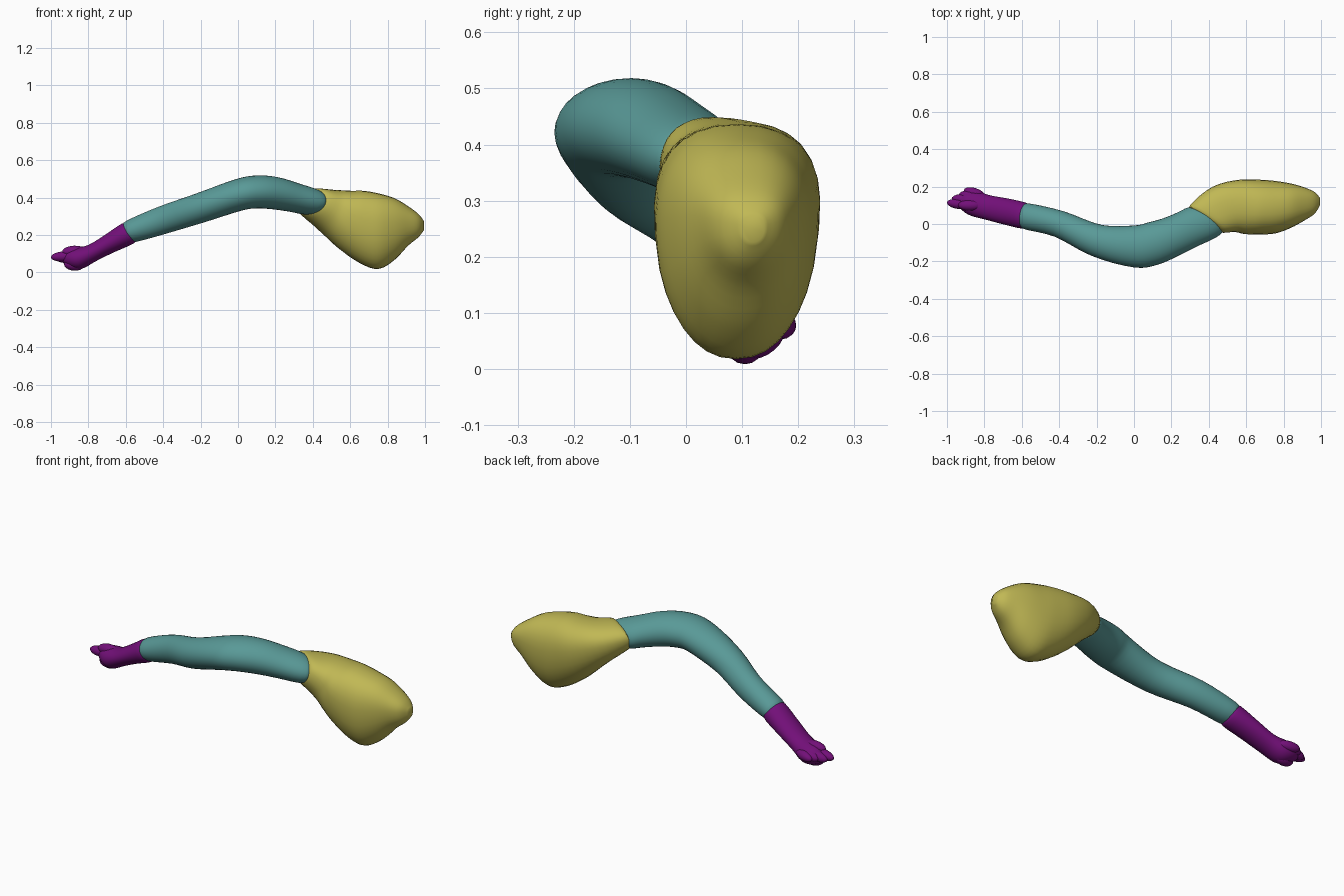
import bpy, bmesh, math
from mathutils import Vector

UP = Vector((0, 0, 1))


def material(name, rgb):
    m = bpy.data.materials.new(name)
    m.diffuse_color = (*rgb, 1)
    return m


def spline(a, b, c, d, t):
    return [0.5 * (2 * q + (r - p) * t + (2 * p - 5 * q + 4 * r - s) * t * t
                   + (3 * q - p - 3 * r + s) * t ** 3)
            for p, q, r, s in zip(a, b, c, d)]


def loft(name, sections, mat, egg=0.0, power=1.0, steps=4, sides=32):
    """Smooth skin over sections: x, y, z, half width, half height, normal x, y, z"""
    n = len(sections)
    rows = []
    for i in range(n - 1):
        q = [sections[min(max(i + k, 0), n - 1)] for k in (-1, 0, 1, 2)]
        rows += [spline(*q, j / steps) for j in range(steps)]
    rows.append(sections[-1])
    bm = bmesh.new()
    rings = []
    for x, y, z, w, h, *nrm in rows:
        nrm = Vector(nrm).normalized()
        side = UP.cross(nrm).normalized()
        up = nrm.cross(side)
        ring = []
        for k in range(sides):
            a = 2 * math.pi * k / sides
            c, s = math.cos(a), math.sin(a)
            c = math.copysign(abs(c) ** power, c) * (1 + egg * s)
            s = math.copysign(abs(s) ** power, s)
            ring.append(bm.verts.new(Vector((x, y, z)) + side * w * c + up * h * s))
        rings.append(ring)
    for r0, r1 in zip(rings, rings[1:]):
        for k in range(sides):
            m = (k + 1) % sides
            bm.faces.new((r0[k], r0[m], r1[m], r1[k]))
    bm.faces.new(rings[0][::-1])
    bm.faces.new(rings[-1])
    bmesh.ops.recalc_face_normals(bm, faces=bm.faces)
    me = bpy.data.meshes.new(name)
    bm.to_mesh(me)
    bm.free()
    ob = bpy.data.objects.new(name, me)
    bpy.context.collection.objects.link(ob)
    finish(ob, mat)


def finish(ob, mat):
    ob.data.materials.append(mat)
    bpy.ops.object.select_all(action='DESELECT')
    ob.select_set(True)
    bpy.context.view_layer.objects.active = ob
    bpy.ops.object.shade_smooth_by_angle(angle=math.radians(40))


def lobe(name, a, b, r, mat):
    """Rounded finger-like capsule between two points"""
    a, b = Vector(a), Vector(b)
    bpy.ops.mesh.primitive_uv_sphere_add(segments=16, ring_count=10, radius=1, location=(a + b) / 2)
    ob = bpy.context.object
    ob.name = name
    ob.scale = (r, r, (b - a).length / 2)
    ob.rotation_euler = (b - a).to_track_quat('Z', 'Y').to_euler()
    finish(ob, mat)


teal = material("teal", (0.10, 0.32, 0.31))
yellow = material("yellow", (0.53, 0.48, 0.09))
purple = material("purple", (0.17, 0.005, 0.19))

# curved middle tube
loft("middle_tube", [
    (-0.59, 0.042, 0.213, 0.055, 0.045, 0.9, -0.12, 0.42),
    (-0.57, 0.04, 0.22, 0.070, 0.062, 0.9, -0.15, 0.40),
    (-0.40, 0.00, 0.28, 0.072, 0.075, 0.9, -0.32, 0.32),
    (-0.20, -0.087, 0.345, 0.087, 0.080, 0.9, -0.35, 0.32),
    (0.0, -0.120, 0.413, 0.112, 0.085, 1.0, 0.0, 0.25),
    (0.10, -0.105, 0.430, 0.116, 0.088, 1.0, 0.2, 0.05),
    (0.20, -0.068, 0.423, 0.108, 0.087, 0.9, 0.42, -0.1),
    (0.30, -0.022, 0.400, 0.105, 0.079, 0.85, 0.5, -0.2),
    (0.375, 0.015, 0.380, 0.112, 0.073, 0.6, 0.7, -0.25),
    (0.40, 0.035, 0.375, 0.095, 0.060, 0.6, 0.7, -0.25),
], teal)

# broad swollen end
loft("broad_end", [
    (0.38, 0.015, 0.38, 0.098, 0.060, 0.55, 0.75, -0.35),
    (0.393, 0.025, 0.377, 0.118, 0.077, 0.55, 0.75, -0.35),
    (0.48, 0.075, 0.332, 0.136, 0.115, 0.8, 0.45, -0.3),
    (0.58, 0.09, 0.275, 0.146, 0.163, 1, 0.15, -0.15),
    (0.68, 0.09, 0.235, 0.145, 0.200, 1, 0, 0),
    (0.76, 0.09, 0.220, 0.138, 0.200, 1, 0, 0),
    (0.84, 0.098, 0.232, 0.117, 0.163, 1, 0, 0),
    (0.91, 0.107, 0.248, 0.088, 0.105, 1, 0, 0),
    (0.965, 0.113, 0.25, 0.058, 0.062, 1, 0, 0),
    (0.994, 0.12, 0.25, 0.020, 0.024, 1, 0, 0),
], yellow, egg=0.14, power=0.88)

# slim forearm and palm
loft("slim_end", [
    (-0.573, 0.042, 0.215, 0.055, 0.045, 0.85, -0.15, 0.5),
    (-0.59, 0.045, 0.207, 0.070, 0.062, 0.85, -0.15, 0.5),
    (-0.69, 0.068, 0.152, 0.070, 0.052, 0.85, -0.15, 0.45),
    (-0.78, 0.088, 0.103, 0.066, 0.048, 0.9, -0.15, 0.4),
    (-0.85, 0.108, 0.075, 0.068, 0.058, 0.95, -0.2, 0.2),
    (-0.90, 0.118, 0.075, 0.056, 0.048, 1, -0.1, 0),
    (-0.935, 0.120, 0.075, 0.030, 0.025, 1, 0, 0),
], purple)

# finger lobes and lower knuckle
for i, (a, b, r) in enumerate([
    ((-0.87, 0.098, 0.09), (-1.0, 0.115, 0.08), 0.027),
    ((-0.85, 0.13, 0.09), (-0.975, 0.135, 0.072), 0.028),
    ((-0.82, 0.14, 0.09), (-0.935, 0.158, 0.075), 0.029),
    ((-0.80, 0.15, 0.085), (-0.91, 0.182, 0.075), 0.027),
    ((-0.81, 0.10, 0.115), (-0.94, 0.10, 0.11), 0.030),
    ((-0.82, 0.11, 0.04), (-0.93, 0.10, 0.045), 0.034),
]):
    lobe(f"finger_{i + 1}", a, b, r, purple)
